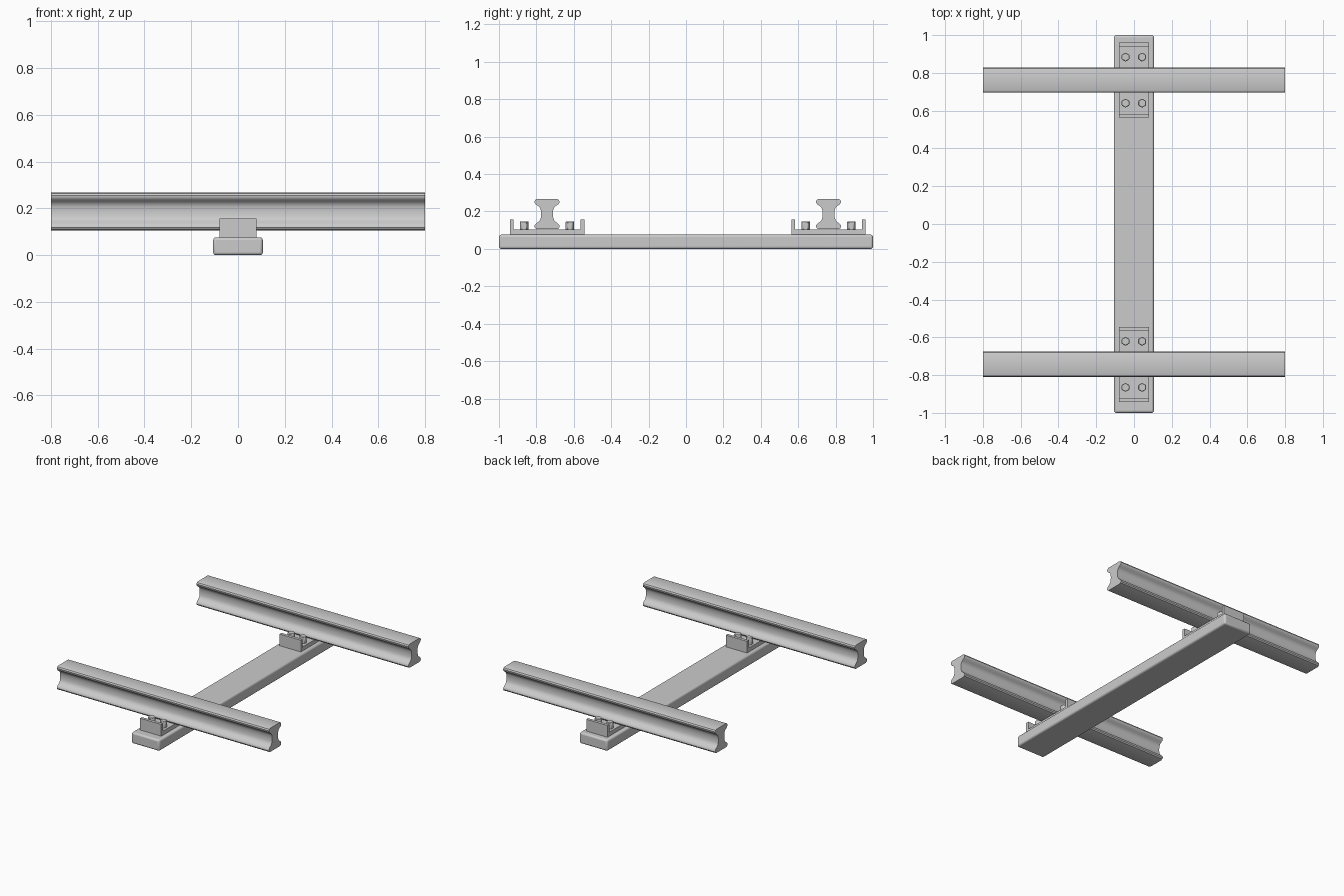
import bpy, bmesh, math

if "Cube" in bpy.data.objects:
    bpy.data.objects.remove(bpy.data.objects["Cube"])


def finish(name, bm, bevel=0.0, segments=2, angle=30):
    bmesh.ops.recalc_face_normals(bm, faces=bm.faces)
    me = bpy.data.meshes.new(name)
    bm.to_mesh(me)
    bm.free()
    ob = bpy.data.objects.new(name, me)
    bpy.context.collection.objects.link(ob)
    if bevel:
        m = ob.modifiers.new("Bevel", "BEVEL")
        m.width, m.segments, m.limit_method = bevel, segments, "ANGLE"
    bpy.ops.object.select_all(action="DESELECT")
    ob.select_set(True)
    bpy.context.view_layer.objects.active = ob
    bpy.ops.object.shade_smooth_by_angle(angle=math.radians(angle))
    return ob


def box(name, x, y, z, bevel=0.0, segments=2):
    bm = bmesh.new()
    bmesh.ops.create_cube(bm, size=1)
    for v in bm.verts:
        v.co = [a + (b - a) * (c + 0.5) for (a, b), c in zip((x, y, z), v.co)]
    return finish(name, bm, bevel, segments)


def extrude_x(name, pts, x0, x1):
    bm = bmesh.new()
    face = bm.faces.new([bm.verts.new((x0, y, z)) for y, z in pts])
    ext = bmesh.ops.extrude_face_region(bm, geom=[face], use_keep_orig=True)
    for v in ext["geom"]:
        if isinstance(v, bmesh.types.BMVert):
            v.co.x = x1
    return finish(name, bm, angle=35)


def hex_bolt(name, x, y, z0, z1, r):
    bm = bmesh.new()
    bmesh.ops.create_cone(bm, cap_ends=True, segments=6, radius1=r, radius2=r, depth=z1 - z0)
    bmesh.ops.translate(bm, verts=bm.verts, vec=(x, y, (z0 + z1) / 2))
    return finish(name, bm, 0.003, 1)


# Half of the rail section, from crown to foot
half = [(0.052, 0.267), (0.062, 0.263), (0.067, 0.254), (0.066, 0.246), (0.060, 0.238),
        (0.047, 0.229), (0.038, 0.220), (0.033, 0.207), (0.032, 0.188), (0.033, 0.168),
        (0.038, 0.153), (0.047, 0.144), (0.060, 0.134), (0.066, 0.126), (0.067, 0.117),
        (0.062, 0.109), (0.052, 0.105)]

# Sleeper
box("sleeper", (-0.106, 0.106), (-1, 1), (0, 0.076), 0.012, 3)

# Two identical rail seats
for side, c in (("left", 0.762), ("right", -0.743)):
    section = [(c + y, z) for y, z in half] + [(c - y, z) for y, z in reversed(half)]
    extrude_x(f"rail_{side}", section, -0.8, 0.8)

    # Base plate with upturned end lips, made as one section
    a, t = 0.199, 0.02
    plate = [(-a, 0.074), (a, 0.074), (a, 0.156), (a - t, 0.156), (a - t, 0.103),
             (t - a, 0.103), (t - a, 0.156), (-a, 0.156)]
    extrude_x(f"base_plate_{side}", [(c + y, z) for y, z in plate], -0.08, 0.08)

    # Hex bolts
    for i, (x, dy) in enumerate([(-0.045, -0.122), (0.043, -0.122), (-0.045, 0.122), (0.043, 0.122)]):
        hex_bolt(f"bolt_{side}_{i + 1}", x, c + dy, 0.1, 0.147, 0.024)
